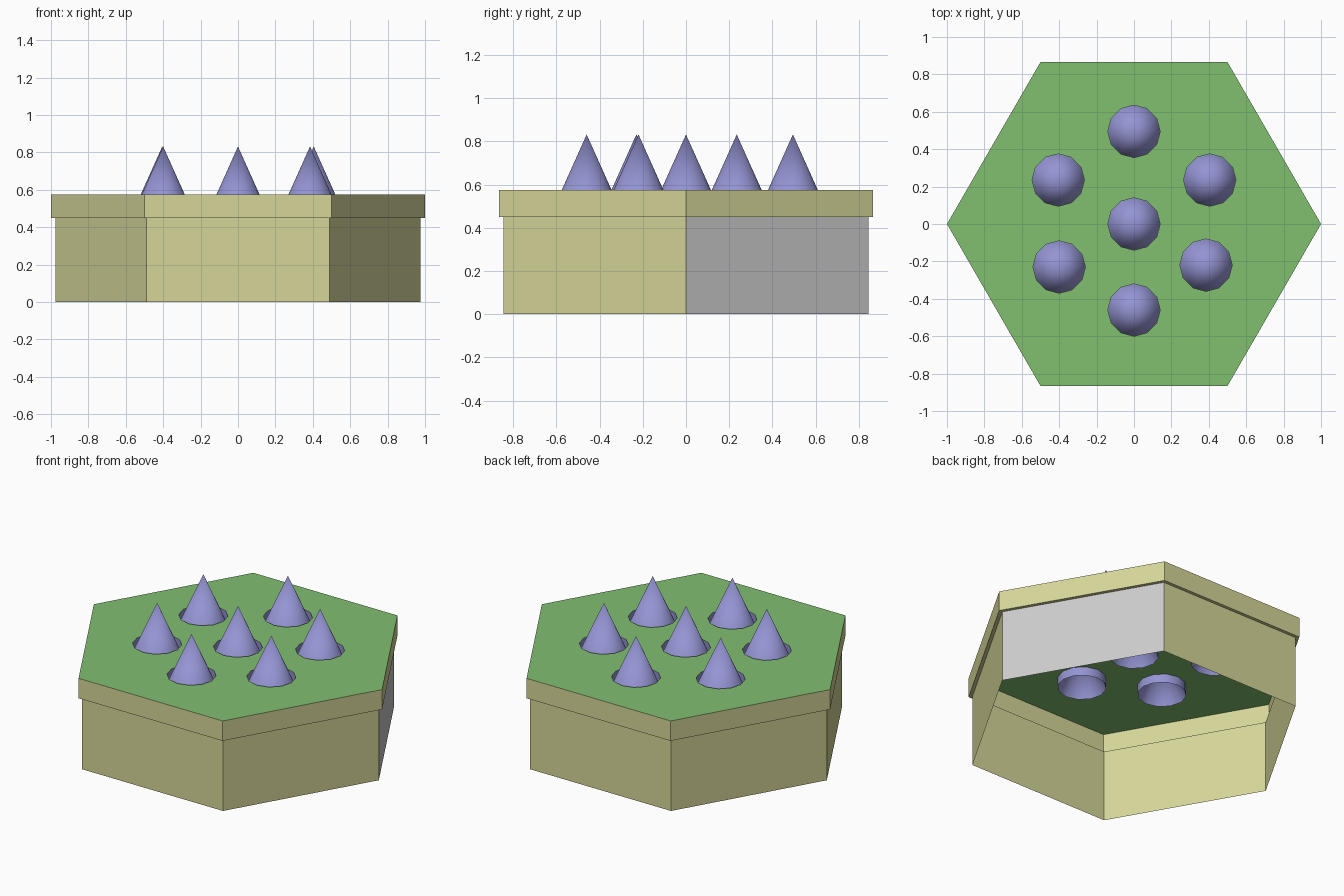
import bpy, bmesh
from math import cos, sin, tau

if "Cube" in bpy.data.objects:
    bpy.data.objects.remove(bpy.data.objects["Cube"])

TOP, LEDGE, BASE = 0.575, 0.45, 0.52


def material(name, rgb):
    m = bpy.data.materials.new(name)
    m.diffuse_color = (*rgb, 1)
    m.use_nodes = True
    m.node_tree.nodes["Principled BSDF"].inputs["Base Color"].default_value = m.diffuse_color
    return m


def ring(bm, r, z, n, cx=0, cy=0):
    return [bm.verts.new((cx + r * cos(tau * i / n), cy + r * sin(tau * i / n), z))
            for i in range(n)]


def finish(bm, name, mat=None):
    bmesh.ops.remove_doubles(bm, verts=bm.verts, dist=1e-5)
    me = bpy.data.meshes.new(name)
    bm.to_mesh(me)
    bm.free()
    if mat:
        me.materials.append(mat)
    ob = bpy.data.objects.new(name, me)
    bpy.context.collection.objects.link(ob)
    return ob


def loft(name, profile, n, mat=None, sides=None, cx=0, cy=0):
    """Sweep a (radius, z) profile around n sides, or only the listed sides."""
    bm = bmesh.new()
    rings = [ring(bm, r, z, n, cx, cy) for r, z in profile]
    for a, b in zip(rings, rings[1:]):
        for i in (range(n) if sides is None else sides):
            j = (i + 1) % n
            if profile[rings.index(a)][0] == 0:
                bm.faces.new((a[i], b[i], b[j]))
            else:
                bm.faces.new((a[i], b[i], b[j], a[j]))
    bmesh.ops.delete(bm, geom=[v for v in bm.verts if not v.link_faces], context='VERTS')
    return finish(bm, name, mat)


olive = material("olive", (0.67, 0.67, 0.32))
green = material("green", (0.22, 0.52, 0.16))
blue = material("blue", (0.30, 0.30, 0.66))

# Open-bottomed hexagonal body, with one plain grey side
wall = [(0.977, LEDGE), (0.977, 0)]
loft("body_walls", wall, 6, olive, range(1, 6))
loft("back_right_wall", wall, 6, None, [0])

# Overhanging rim with its narrow underside ledge
loft("rim", [(1, TOP), (1, LEDGE), (0.977, LEDGE)], 6, olive)

spots = [(0, 0), (0, 0.495), (-0.405, 0.235), (0.405, 0.235),
         (-0.40, -0.23), (0.385, -0.22), (0, -0.46)]

# Green top sheet with a round hole for each spike
bm = bmesh.new()
loops = [ring(bm, 1, TOP, 6)] + [ring(bm, 0.14, TOP, 12, x, y) for x, y in spots]
edges = [bm.edges.new((l[i - 1], l[i])) for l in loops for i in range(len(l))]
bmesh.ops.triangle_fill(bm, use_beauty=True, use_dissolve=False, edges=edges, normal=(0, 0, 1))
for f in bm.faces:
    f.normal_update()
    if f.normal.z < 0:
        f.normal_flip()
finish(bm, "top_sheet", green)

# Hollow cones rising from shallow round sockets
for k, (x, y) in enumerate(spots):
    ob = loft(f"spike_{k + 1}", [(0, 0.832), (0.14, BASE), (0.14, TOP)], 12, blue, cx=x, cy=y)
    bpy.ops.object.select_all(action='DESELECT')
    ob.select_set(True)
    bpy.context.view_layer.objects.active = ob
    bpy.ops.object.shade_smooth_by_angle(angle=0.7)
